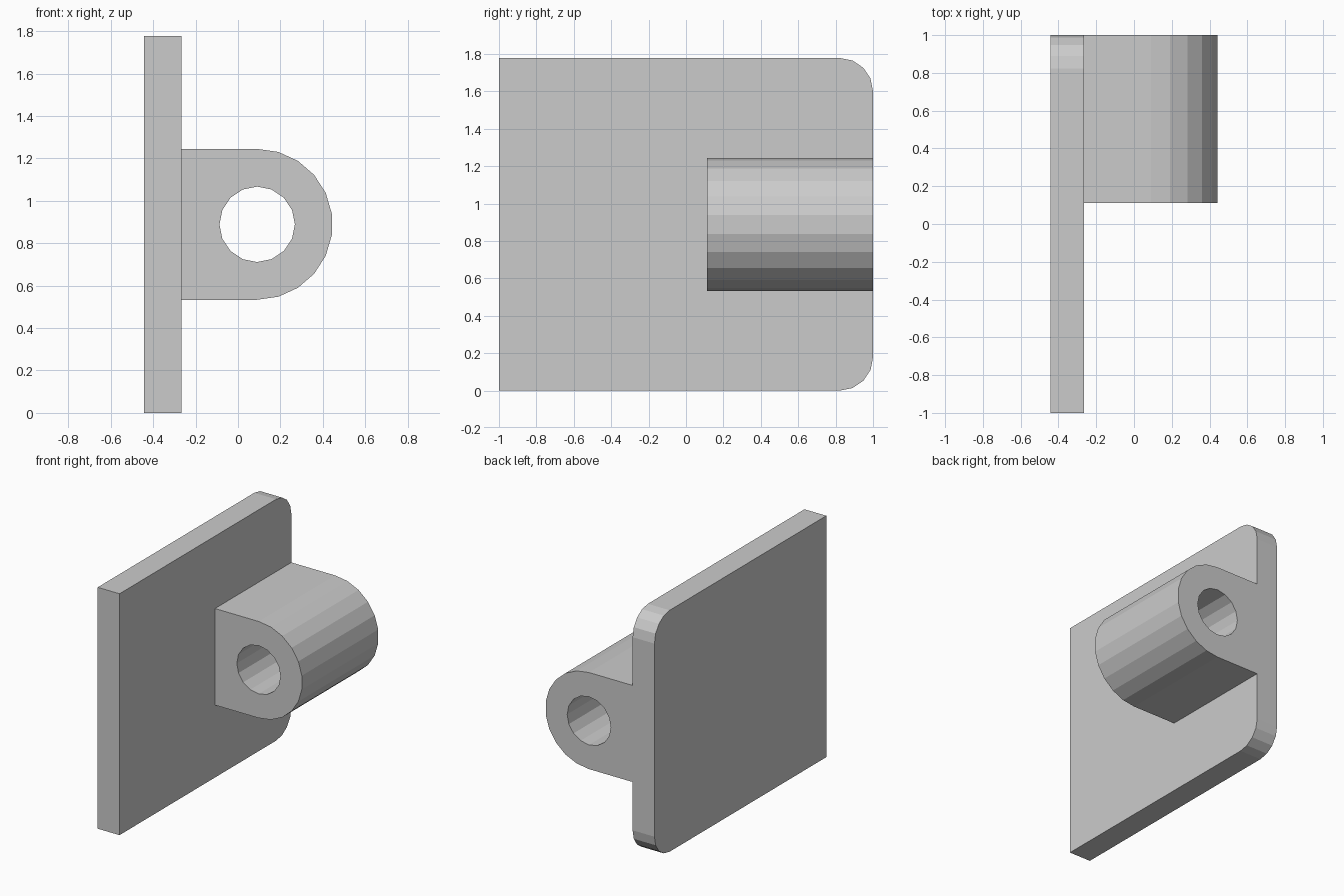
import bpy
import bmesh
from math import cos, sin, radians
from mathutils import Vector

cube = bpy.data.objects.get("Cube")
if cube:
    bpy.data.objects.remove(cube, do_unlink=True)

U = 2 / 11.25          # plate thickness, the module of the part
HEIGHT = 10 * U
X_OUT = -0.443         # outer face of the plate
X_IN = X_OUT + U       # face carrying the lug
CX, CZ = X_IN + 2 * U, HEIGHT / 2   # bore axis
R_LUG, R_BORE = 2 * U, U
Y_LUG = 1 - 5 * U


def arc(cx, cy, r, start, end, steps):
    """Points on a circular arc, angles in degrees."""
    angles = [radians(start + (end - start) * i / steps) for i in range(steps + 1)]
    return [(cx + r * cos(a), cy + r * sin(a)) for a in angles]


def prism(name, outline, offset):
    """Closed solid swept from a planar outline."""
    bm = bmesh.new()
    face = bm.faces.new([bm.verts.new(p) for p in outline])
    swept = bmesh.ops.extrude_face_region(bm, geom=[face], use_keep_orig=True)
    moved = [g for g in swept["geom"] if isinstance(g, bmesh.types.BMVert)]
    bmesh.ops.translate(bm, verts=moved, vec=Vector(offset))
    bmesh.ops.recalc_face_normals(bm, faces=bm.faces)
    mesh = bpy.data.meshes.new(name)
    bm.to_mesh(mesh)
    bm.free()
    obj = bpy.data.objects.new(name, mesh)
    bpy.context.collection.objects.link(obj)
    return obj


def combine(target, tool, operation):
    """Apply a boolean and discard the tool object."""
    mod = target.modifiers.new(operation.title(), 'BOOLEAN')
    mod.operation, mod.solver, mod.object = operation, 'EXACT', tool
    bpy.context.view_layer.objects.active = target
    bpy.ops.object.modifier_apply(modifier=mod.name)
    bpy.data.objects.remove(tool, do_unlink=True)


# Mounting plate with two rounded rear corners
side = [(-1, HEIGHT), (-1, 0)]
side += arc(1 - U, U, U, -90, 0, 4)
side += arc(1 - U, HEIGHT - U, U, 0, 90, 4)
plate = prism("hinge_plate", [(X_OUT, y, z) for y, z in side], (U, 0, 0))

# Round-nosed lug, rooted inside the plate
root = X_IN - U / 2
nose = [(root, CZ + R_LUG), (root, CZ - R_LUG)] + arc(CX, CZ, R_LUG, -90, 90, 11)
lug = prism("lug", [(x, Y_LUG, z) for x, z in nose], (0, 1 - Y_LUG, 0))

# Pin bore through the lug
circle = arc(CX, CZ, R_BORE, 0, 360, 16)[:-1]
bore = prism("bore_cutter", [(x, Y_LUG - U, z) for x, z in circle], (0, 7 * U, 0))
bore.hide_render = True

combine(lug, bore, 'DIFFERENCE')
combine(plate, lug, 'UNION')
